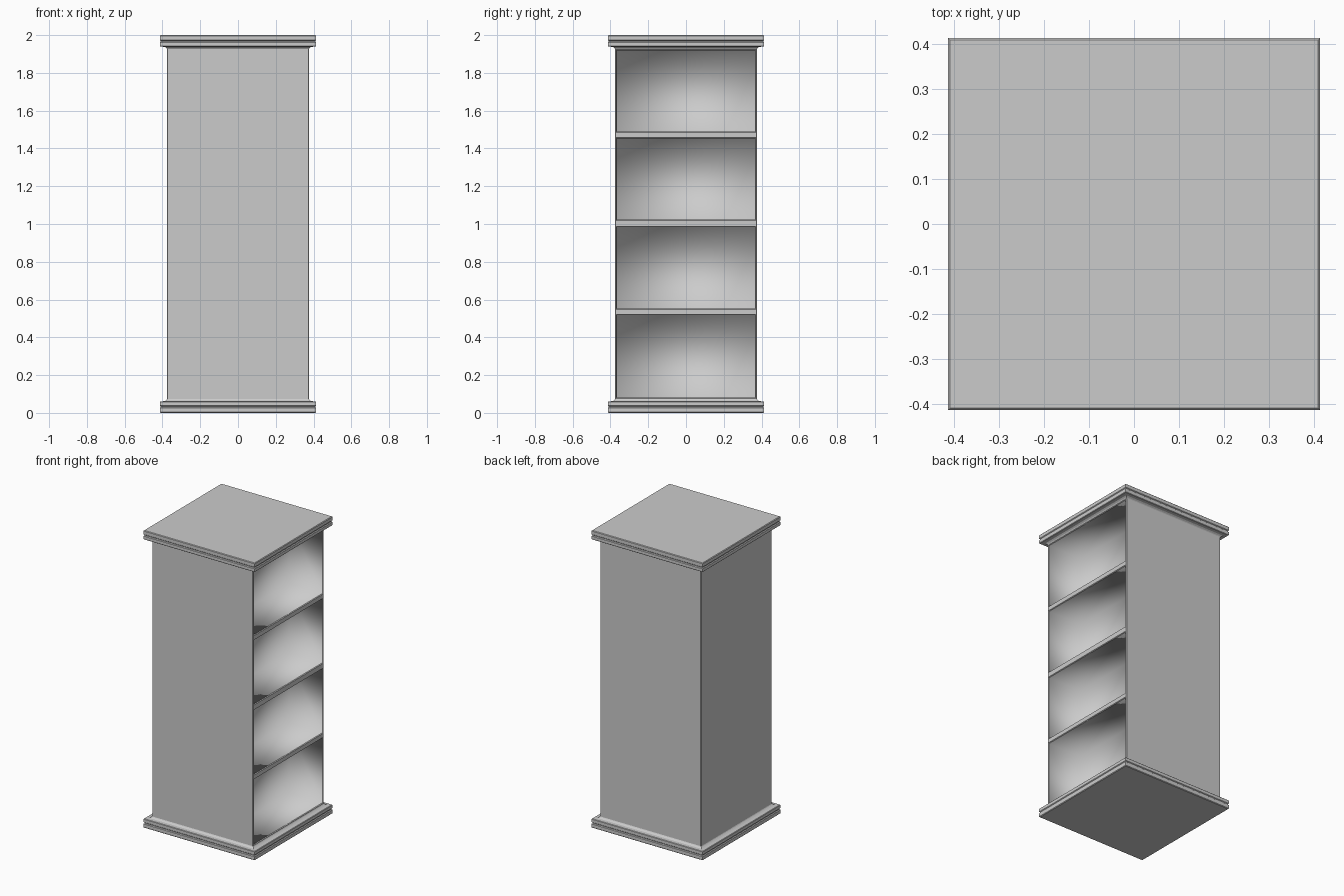
import bpy, bmesh, math

if "Cube" in bpy.data.objects:
    bpy.data.objects.remove(bpy.data.objects["Cube"])

HALF = 0.377          # half width of the carcass
DEPTH = 0.25          # how deep the shelf bays go
RIM = 0.005           # small chamfer around each opening
BAYS = [(0.082, 0.516), (0.553, 0.982), (1.024, 1.452), (1.490, 1.918)]


def finish(bm, name):
    bmesh.ops.recalc_face_normals(bm, faces=bm.faces)
    mesh = bpy.data.meshes.new(name)
    bm.to_mesh(mesh)
    bm.free()
    obj = bpy.data.objects.new(name, mesh)
    bpy.context.collection.objects.link(obj)
    return obj


def square_stack(name, profile):
    """Solid made of square rings, profile = (half width, z) upwards."""
    bm = bmesh.new()
    rings = [[bm.verts.new((sx * h, sy * h, z))
              for sx, sy in ((-1, -1), (1, -1), (1, 1), (-1, 1))]
             for h, z in profile]
    for a, b in zip(rings, rings[1:]):
        for i in range(4):
            j = (i + 1) % 4
            bm.faces.new((a[i], a[j], b[j], b[i]))
    bm.faces.new(rings[0][::-1])
    bm.faces.new(rings[-1])
    return finish(bm, name)


# Plinth and cap: same moulded slab, mirrored top to bottom
slab = [(0.410, 0.0), (0.414, 0.004), (0.414, 0.026), (0.409, 0.030),
        (0.409, 0.034), (0.414, 0.038), (0.414, 0.058), (0.411, 0.061),
        (0.388, 0.062), (0.380, 0.068), (0.376, 0.074)]
square_stack("plinth", slab)
square_stack("cap", [(h, 2.0 - z) for h, z in reversed(slab)])

# Carcass: box with softened upright edges
bm = bmesh.new()
bmesh.ops.create_cube(bm, size=1.0)
for v in bm.verts:
    v.co = (v.co.x * 2 * HALF, v.co.y * 2 * HALF, 1.0 + v.co.z * 1.9)
uprights = [e for e in bm.edges
            if abs(e.verts[0].co.z - e.verts[1].co.z) > 1]
bmesh.ops.bevel(bm, geom=uprights, offset=0.005, segments=1, affect='EDGES')


def on_right(f):
    return all(abs(v.co.x - HALF) < 1e-4 for v in f.verts)


# Slice the open side into bay outlines
cuts = [((0, s * 0.37, 0), (0, 1, 0)) for s in (-1, 1)]
for lo, hi in BAYS:
    cuts += [((0, 0, lo - RIM), (0, 0, 1)), ((0, 0, hi + RIM), (0, 0, 1))]
for co, no in cuts:
    faces = [f for f in bm.faces if on_right(f)]
    geom = list({e for f in faces for e in f.edges}) + faces
    geom += list({v for f in faces for v in f.verts})
    bmesh.ops.bisect_plane(bm, geom=geom, plane_co=co, plane_no=no, dist=1e-5)

# Push the bays inwards: chamfered rim, then the smooth shaded recess
bm.normal_update()
bays = []
for f in bm.faces:
    c = f.calc_center_median()
    if on_right(f) and abs(c.y) < 0.1 and any(lo < c.z < hi for lo, hi in BAYS):
        bays.append(f)
bmesh.ops.inset_individual(bm, faces=bays, thickness=RIM, depth=-RIM)
rim_edges = {e for f in bays for e in f.edges}
walls = bmesh.ops.inset_individual(bm, faces=bays, thickness=0.0, depth=-DEPTH)
for f in bays + walls["faces"]:
    f.smooth = True
for f in walls["faces"]:
    for e in f.edges:
        if all(v.co.x > HALF - 2 * RIM for v in e.verts):
            e.smooth = False
finish(bm, "shelf_carcass")
